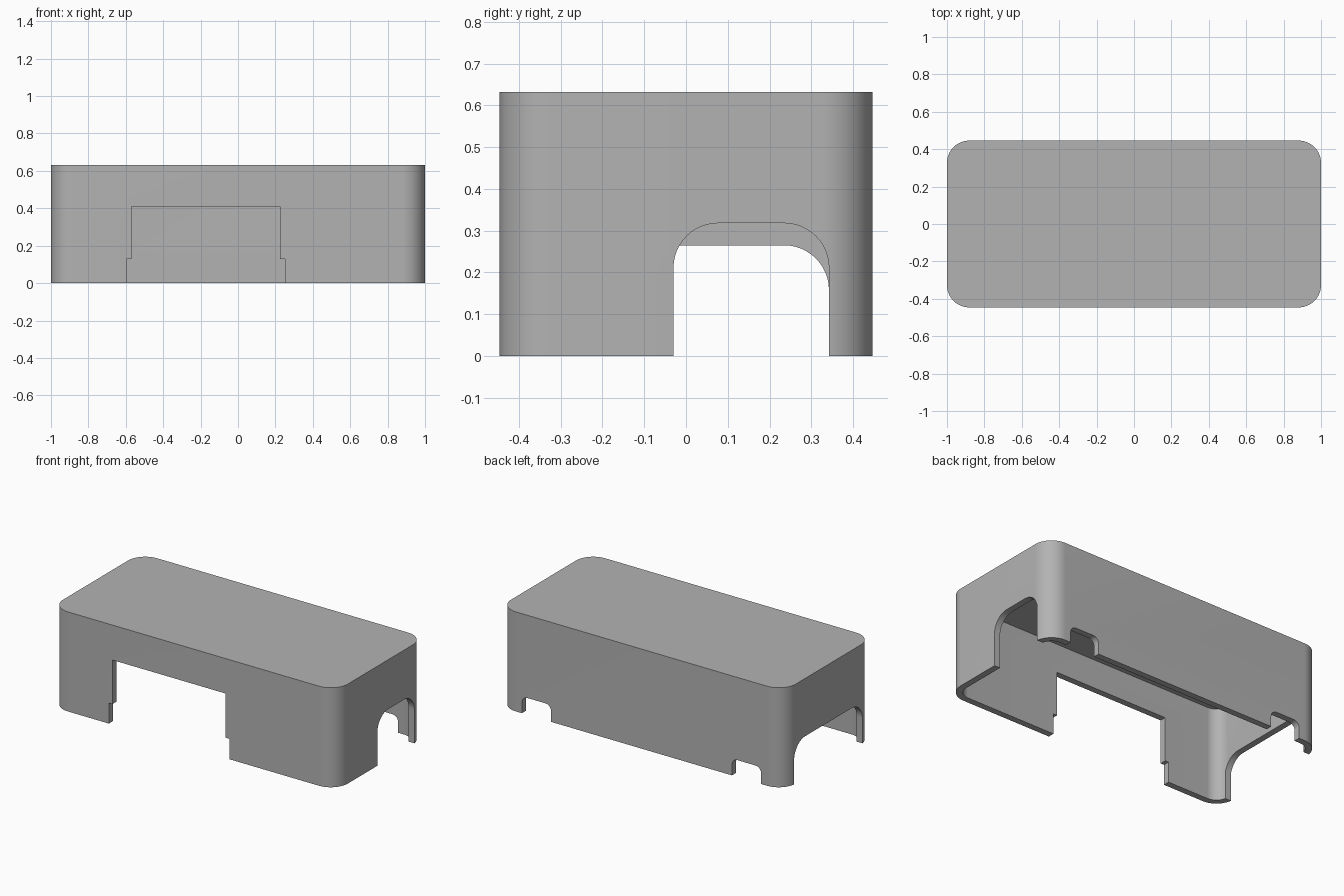
import bpy
import bmesh
from math import cos, sin, pi

old = bpy.data.objects.get("Cube")
if old:
    bpy.data.objects.remove(old, do_unlink=True)

HALF_X, HALF_Y, HEIGHT = 1.0, 0.446, 0.632
WALL, CORNER = 0.04, 0.12

grey = bpy.data.materials.new("grey_plastic")
grey.use_nodes = True
colour = (0.45, 0.45, 0.45, 1)
grey.diffuse_color = colour
grey.node_tree.nodes["Principled BSDF"].inputs["Base Color"].default_value = colour


def rounded_rect(u0, u1, v0, v1, r, steps=12):
    """Outline of a rectangle, with rounded corners when r > 0."""
    if r == 0:
        return [(u0, v0), (u1, v0), (u1, v1), (u0, v1)]
    centres = [(u1 - r, v1 - r), (u0 + r, v1 - r), (u0 + r, v0 + r), (u1 - r, v0 + r)]
    points = []
    for quarter, (cu, cv) in enumerate(centres):
        for i in range(steps + 1):
            a = (quarter + i / steps) * pi / 2
            points.append((cu + r * cos(a), cv + r * sin(a)))
    return points


def prism(name, outline, axis, lo, hi):
    """Extrude an outline along the x, y or z axis from lo to hi."""
    place = {"x": lambda u, v, w: (w, u, v),
             "y": lambda u, v, w: (u, w, v),
             "z": lambda u, v, w: (u, v, w)}[axis]
    bm = bmesh.new()
    base = bm.faces.new([bm.verts.new(place(u, v, lo)) for u, v in outline])
    top = bmesh.ops.extrude_face_region(bm, geom=[base])["geom"]
    shift = place(0, 0, hi - lo)
    bmesh.ops.translate(bm, vec=shift,
                        verts=[g for g in top if isinstance(g, bmesh.types.BMVert)])
    bmesh.ops.recalc_face_normals(bm, faces=bm.faces)
    mesh = bpy.data.meshes.new(name)
    bm.to_mesh(mesh)
    bm.free()
    mesh.materials.append(grey)
    obj = bpy.data.objects.new(name, mesh)
    bpy.context.collection.objects.link(obj)
    return obj


def opening(name, axis, u0, u1, top, r, lo, hi):
    """Cutter that opens a wall from below the rim up to a given height."""
    return prism(name, rounded_rect(u0, u1, -0.3, top, r), axis, lo, hi)


# Outer shell of the cover
cover = prism("cover_shell",
              rounded_rect(-HALF_X, HALF_X, -HALF_Y, HALF_Y, CORNER, 16), "z", 0, HEIGHT)

# Hollow interior, open at the bottom
ix, iy = HALF_X - WALL, HALF_Y - WALL
cutters = [prism("cavity", rounded_rect(-ix, ix, -iy, iy, CORNER - WALL, 16),
                 "z", -0.1, HEIGHT - WALL)]

# Stepped opening in the front wall
cutters.append(opening("front_opening", "y", -0.57, 0.225, 0.41, 0, -0.6, -0.3))
cutters.append(opening("front_step", "y", -0.595, 0.252, 0.13, 0, -0.6, -0.3))

# Arched openings in the two end walls
cutters.append(opening("left_arch", "x", -0.03, 0.342, 0.318, 0.107, 0.85, 1.1))
cutters.append(opening("right_arch", "x", -0.342, 0.342, 0.265, 0.107, -1.1, -0.85))

# Pair of small notches in the back wall
for side, u0, u1 in (("left", 0.635, 0.84), ("right", -0.84, -0.635)):
    cutters.append(opening(side + "_notch", "y", u0, u1, 0.107, 0.04, 0.35, 0.6))

# Cut everything out of the shell
bpy.ops.object.select_all(action="DESELECT")
bpy.context.view_layer.objects.active = cover
cover.select_set(True)
for cutter in cutters:
    cutter.hide_render = True
    mod = cover.modifiers.new(cutter.name, "BOOLEAN")
    mod.operation = "DIFFERENCE"
    mod.solver = "EXACT"
    mod.object = cutter
    bpy.ops.object.modifier_apply(modifier=mod.name)
    bpy.data.objects.remove(cutter, do_unlink=True)

bpy.ops.object.shade_smooth_by_angle(angle=pi / 6)
